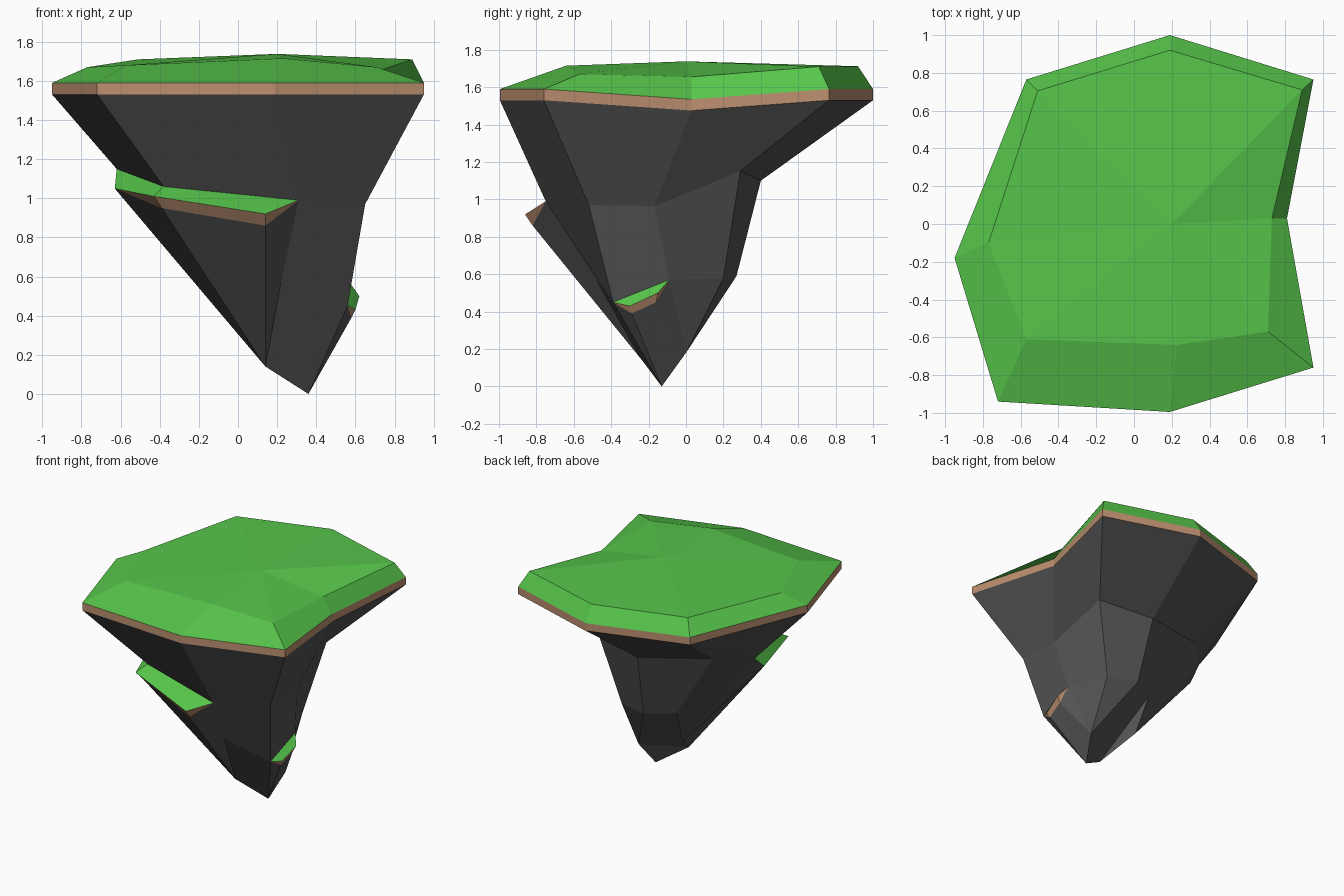
import bpy
import bmesh

cube = bpy.data.objects.get("Cube")
if cube:
    bpy.data.objects.remove(cube, do_unlink=True)


def make_material(name, rgb):
    mat = bpy.data.materials.new(name)
    mat.use_nodes = True
    color = (*rgb, 1.0)
    mat.diffuse_color = color
    shader = mat.node_tree.nodes["Principled BSDF"]
    shader.inputs["Base Color"].default_value = color
    shader.inputs["Roughness"].default_value = 0.9
    return mat


ROCK = make_material("dark rock", (0.085, 0.085, 0.085))
SOIL = make_material("brown soil", (0.50, 0.275, 0.16))
GRASS = make_material("green grass", (0.095, 0.56, 0.07))


def loft(name, rings, band_materials, close_end=True):
    """Skin a list of point rings; repeated points collapse to triangles."""
    bm = bmesh.new()
    shared = {}

    def vert(point):
        if point not in shared:
            shared[point] = bm.verts.new(point)
        return shared[point]

    def add_face(points, slot):
        corners = [vert(p) for p in dict.fromkeys(points)]
        if len(corners) > 2 and not bm.faces.get(corners):
            bm.faces.new(corners).material_index = slot

    materials = list(dict.fromkeys(band_materials))
    for upper, lower, mat in zip(rings, rings[1:], band_materials):
        slot = materials.index(mat)
        for i in range(len(upper)):
            j = (i + 1) % len(upper)
            add_face((upper[i], upper[j], lower[j], lower[i]), slot)
    if close_end:
        add_face(rings[-1], materials.index(band_materials[-1]))
    bmesh.ops.recalc_face_normals(bm, faces=bm.faces[:])
    mesh = bpy.data.meshes.new(name)
    bm.to_mesh(mesh)
    bm.free()
    for mat in materials:
        mesh.materials.append(mat)
    obj = bpy.data.objects.new(name, mesh)
    bpy.context.collection.objects.link(obj)
    return obj


# Plateau outline, named by compass corner
outline = {
    "west": (-0.95, -0.18), "southwest": (-0.72, -0.94),
    "south": (0.19, -0.995), "southeast": (0.95, -0.76),
    "east": (0.81, 0.03), "northeast": (0.95, 0.765),
    "north": (0.19, 1.0), "northwest": (-0.57, 0.765),
}
SOIL_DEPTH = 0.06


def rim_point(corner, lift=0.0):
    base = 1.475 if corner == "east" else 1.53
    return (*outline[corner], base + lift)


rim_bottom = [rim_point(c) for c in outline]
rim_top = [rim_point(c, SOIL_DEPTH) for c in outline]

# Grass cap: sloping border, then a shallow fan up to the middle
crown = [
    (-0.77, -0.10, 1.67), (-0.57, -0.61, 1.68), (0.23, -0.64, 1.715),
    (0.71, -0.57, 1.67), (0.73, 0.03, 1.655), (0.89, 0.71, 1.71),
    (0.19, 0.92, 1.712), (-0.51, 0.705, 1.71),
]
summit = [(0.20, 0.0, 1.738)] * len(crown)
loft("grass_cap", [rim_top, crown, summit], [GRASS, GRASS], close_end=False)
loft("soil_rim", [rim_top, rim_bottom], [SOIL], close_end=False)

# Rock waist, where the body narrows under the plateau
waist = {
    "west": (-0.62, 0.02, 1.15), "southwest": (-0.38, -0.60, 1.06),
    "south": (0.31, -0.75, 0.99), "southeast": (0.65, -0.52, 0.97),
    "east": (0.64, -0.17, 0.965), "northeast": (0.58, 0.29, 1.15),
    "north": (0.15, 0.40, 1.10), "northwest": (-0.40, 0.23, 1.17),
}

# Points of the rock at the foot
front_foot = (0.14, -0.235, 0.14)
back_foot = (0.42, 0.0, 0.18)
tip = (0.36, -0.13, 0.0)
west_hollow = (0.01, 0.03, 0.32)

# Lower ring of the rock
shin = {
    "west": west_hollow, "southwest": front_foot,
    "south": (0.22, -0.48, 0.57), "southeast": (0.56, -0.39, 0.45),
    "east": (0.57, -0.09, 0.57), "northeast": (0.43, 0.20, 0.58),
    "north": (0.19, 0.27, 0.59), "northwest": (-0.02, 0.15, 0.60),
}

foot = {
    "west": front_foot, "southwest": front_foot, "south": front_foot,
    "southeast": tip, "east": back_foot, "northeast": back_foot,
    "north": back_foot, "northwest": front_foot,
}

# Columns of the rock; the extra ones carry the ledge corners
columns = {
    "west": "west", "west_ledge": "west", "southwest": "southwest",
    "south_ledge": "south", "south": "south", "southeast": "southeast",
    "southeast_ledge": "southeast", "east_ledge": "east", "east": "east",
    "northeast": "northeast", "north": "north", "northwest": "northwest",
}


def ring(points, changes=None):
    changes = changes or {}
    return [changes.get(col, points[corner]) for col, corner in columns.items()]


# Large front ledge, tapering to nothing at both ends
front_lip = {
    "west_ledge": (-0.63, -0.09, 1.05),
    "southwest": (-0.43, -0.68, 1.01),
    "south_ledge": (0.14, -0.86, 0.92),
}
front_lip_under = dict(
    front_lip, southwest=(-0.39, -0.64, 0.95), south_ledge=(0.14, -0.82, 0.86))

# Small side ledge
side_lip = {
    "southeast_ledge": (0.60, -0.30, 0.43),
    "east_ledge": (0.62, -0.15, 0.50),
}
side_lip_under = {
    "southeast_ledge": (0.58, -0.29, 0.39),
    "east_ledge": (0.595, -0.16, 0.45),
}
# The front ledge overhang falls straight to the front foot
shin_bend = {"south_ledge": front_foot}

rim = {corner: rim_point(corner) for corner in outline}
loft(
    "rock_body_with_ledges",
    [
        ring(rim),
        ring(waist),
        ring(waist, front_lip),
        ring(waist, front_lip_under),
        ring(shin, shin_bend),
        ring(shin, shin_bend | side_lip),
        ring(shin, shin_bend | side_lip_under),
        ring(foot),
    ],
    [ROCK, GRASS, SOIL, ROCK, GRASS, SOIL, ROCK],
)
